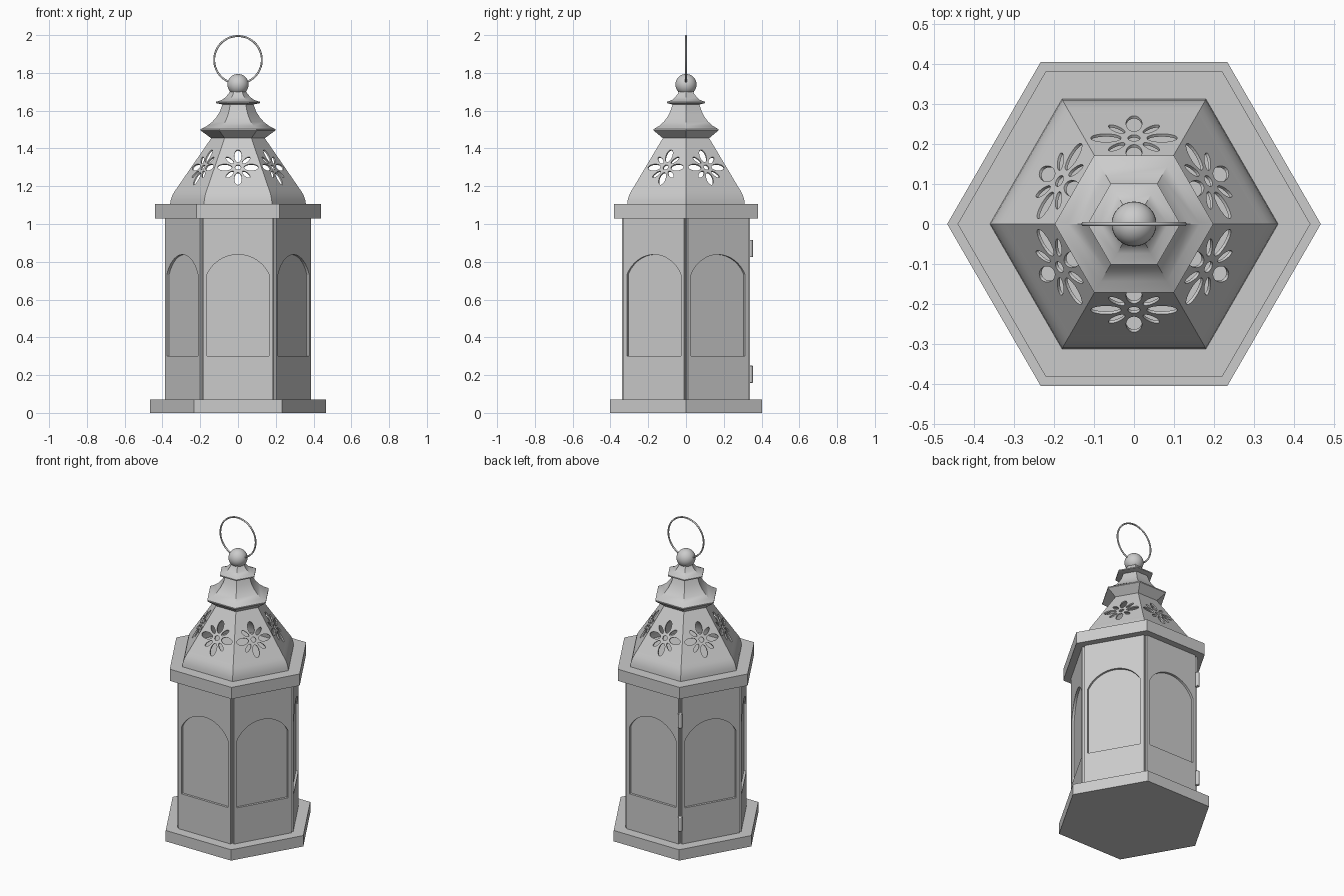
import bpy, bmesh, math
from mathutils import Matrix, Vector

if "Cube" in bpy.data.objects:
    bpy.data.objects.remove(bpy.data.objects["Cube"])

C30 = math.cos(math.radians(30))


def smooth(ob, deg=30):
    bpy.ops.object.select_all(action='DESELECT')
    bpy.context.view_layer.objects.active = ob
    ob.select_set(True)
    bpy.ops.object.shade_smooth_by_angle(angle=math.radians(deg))


def hex_lathe(name, profile, loop=False):
    """Sweep (radius, z) points around a hexagon; caps the ends unless looped."""
    bm = bmesh.new()
    rings = [[bm.verts.new((r * math.cos(k * math.pi / 3), r * math.sin(k * math.pi / 3), z))
              for k in range(6)] for r, z in profile]
    pairs = list(zip(rings, rings[1:]))
    if loop:
        pairs.append((rings[-1], rings[0]))
    else:
        bm.faces.new(rings[0][::-1])
        bm.faces.new(rings[-1])
    for a, b in pairs:
        for k in range(6):
            j = (k + 1) % 6
            bm.faces.new((a[k], a[j], b[j], b[k]))
    bmesh.ops.recalc_face_normals(bm, faces=bm.faces)
    me = bpy.data.meshes.new(name)
    bm.to_mesh(me)
    bm.free()
    ob = bpy.data.objects.new(name, me)
    bpy.context.collection.objects.link(ob)
    return ob


def pierced_plate(name, outlines, thick):
    """Flat plate mesh; the first outline is the border, the others are holes."""
    cu = bpy.data.curves.new(name, 'CURVE')
    cu.dimensions, cu.fill_mode, cu.extrude = '2D', 'BOTH', thick / 2
    for pts in outlines:
        sp = cu.splines.new('POLY')
        sp.points.add(len(pts) - 1)
        for p, (x, y) in zip(sp.points, pts):
            p.co = (x, y, 0, 1)
        sp.use_cyclic_u = True
    tmp = bpy.data.objects.new(name, cu)
    bpy.context.collection.objects.link(tmp)
    dg = bpy.context.evaluated_depsgraph_get()
    me = bpy.data.meshes.new_from_object(tmp.evaluated_get(dg))
    bpy.data.objects.remove(tmp)
    bm = bmesh.new()
    bm.from_mesh(me)
    bmesh.ops.remove_doubles(bm, verts=bm.verts, dist=1e-5)
    bmesh.ops.recalc_face_normals(bm, faces=bm.faces)
    bmesh.ops.translate(bm, verts=bm.verts, vec=(0, 0, -thick / 2))
    for f in bm.faces:
        f.smooth = False
    bm.to_mesh(me)
    bm.free()
    return me


def six_around(name, me, apothem, z, lean=0.0):
    """Place the plate on all six sides; lean is inward run per unit of height."""
    for k in range(6):
        a = math.radians(30 + 60 * k)
        n = Vector((math.cos(a), math.sin(a), 0))
        t = Vector((-n.y, n.x, 0))
        up = (Vector((0, 0, 1)) - n * lean).normalized()
        m = Matrix((t, up, t.cross(up))).transposed().to_4x4()
        m.translation = n * apothem + Vector((0, 0, z))
        ob = bpy.data.objects.new(f"{name}_{k + 1}", me)
        bpy.context.collection.objects.link(ob)
        ob.matrix_world = m


def petal(angle, r0, r1, width, n=20):
    mid, half = (r0 + r1) / 2, (r1 - r0) / 2
    c, s = math.cos(angle), math.sin(angle)
    pts = []
    for i in range(n):
        q = 2 * math.pi * i / n
        u, v = mid + half * math.cos(q), width / 2 * math.sin(q)
        pts.append((u * c - v * s, u * s + v * c))
    return pts


# Base slab, eave slab and window panes
hex_lathe("base", [(0.466, 0), (0.466, 0.07)])
hex_lathe("eave_plate", [(0.44, 1.03), (0.44, 1.105)])
hex_lathe("glass_panes", [(0.376, 0.06), (0.376, 1.04)])

# Wall panels with arched windows
hw, spring, top = 0.165, 0.732, 0.838
rise = top - spring
R = (hw ** 2 + rise ** 2) / (2 * rise)
half = math.asin(hw / R)
arch = [(R * math.sin(half - 2 * half * i / 24), top - R + R * math.cos(half - 2 * half * i / 24))
        for i in range(25)]
window = [(-hw, 0.3), (hw, 0.3)] + arch
border = [(-0.185, 0.065), (0.185, 0.065), (0.185, 1.035), (-0.185, 1.035)]
six_around("wall_panel", pierced_plate("wall_panel", [border, window], 0.02), 0.34, 0)

# Roof skirt: the curved foot under the pierced panels
skirt = [(0.36, 1.10), (0.357, 1.125), (0.348, 1.152), (0.335, 1.174), (0.32, 1.195)]
inner = [(r - 0.01, z) for r, z in reversed(skirt)]
smooth(hex_lathe("roof_skirt", skirt + inner, loop=True))

# Pierced roof panels with flower cut-outs
r0, z0, r1, z1, zf = 0.32, 1.195, 0.14, 1.457, 1.30
lean = (r0 - r1) * C30 / (z1 - z0)
k = math.hypot(1, lean)
roof_border = [(-r0 / 2, (z0 - zf) * k), (r0 / 2, (z0 - zf) * k),
               (r1 / 2, (z1 - zf) * k), (-r1 / 2, (z1 - zf) * k)]
holes = [petal(0, -0.015, 0.015, 0.03)]
for i in range(8):
    holes.append(petal(i * math.pi / 4, *((0.032, 0.108, 0.04) if i % 2 == 0 else (0.034, 0.088, 0.023))))
six_around("roof_panel", pierced_plate("roof_panel", [roof_border] + holes, 0.008),
           r0 * C30 - lean * (zf - z0), zf, lean)

# Flared collar and small cap above the roof
smooth(hex_lathe("collar", [(0.14, 1.453), (0.198, 1.495), (0.198, 1.502), (0.165, 1.519),
                            (0.137, 1.54), (0.115, 1.565), (0.096, 1.595), (0.08, 1.64)]))
smooth(hex_lathe("cap", [(0.078, 1.632), (0.116, 1.64), (0.116, 1.647), (0.085, 1.657),
                         (0.065, 1.672), (0.05, 1.69), (0.042, 1.705)]))

# Ball finial and carrying ring
bpy.ops.mesh.primitive_uv_sphere_add(segments=32, ring_count=16, radius=0.056, location=(0, 0, 1.738))
bpy.context.object.name = "finial_ball"
smooth(bpy.context.object)
bpy.ops.mesh.primitive_torus_add(major_segments=64, minor_segments=10, major_radius=0.126,
                                 minor_radius=0.005, location=(0, 0, 1.869),
                                 rotation=(math.pi / 2, 0, 0))
bpy.context.object.name = "carry_ring"
smooth(bpy.context.object, 60)

# Door hinges on the back left corner
for name, z in (("lower_hinge", 0.205), ("upper_hinge", 0.87)):
    bpy.ops.mesh.primitive_cylinder_add(vertices=20, radius=0.013, depth=0.092,
                                        location=(-0.197, 0.341, z))
    hinge = bpy.context.object
    hinge.name = name
    smooth(hinge)
    bev = hinge.modifiers.new("bevel", 'BEVEL')
    bev.width, bev.segments = 0.003, 2
